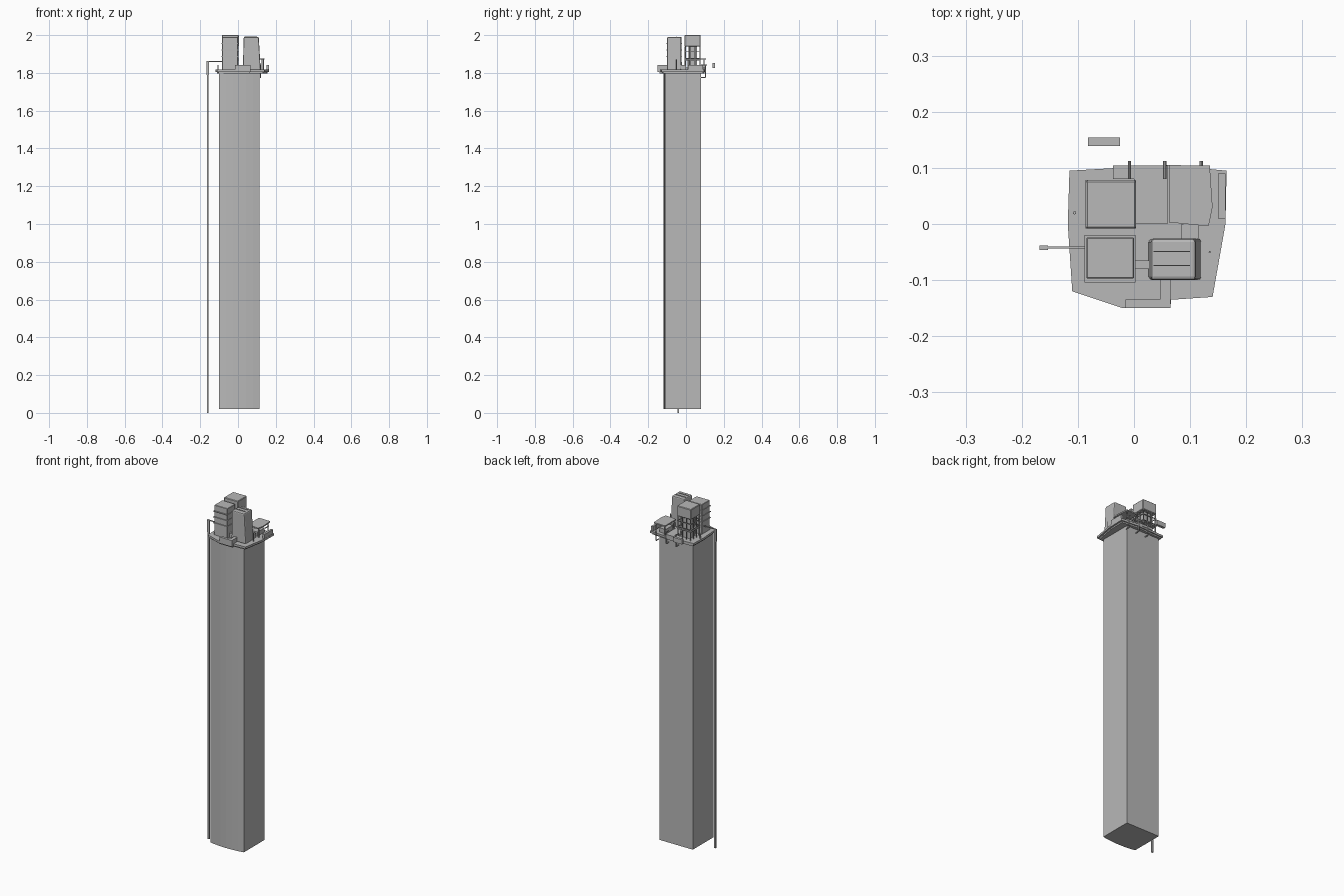
import bpy, bmesh
from mathutils import Vector

default_cube = bpy.data.objects.get("Cube")
if default_cube:
    bpy.data.objects.remove(default_cube, do_unlink=True)

# Single material
colour = (.48, .48, .48, 1)
grey = bpy.data.materials.new("plain grey")
grey.use_nodes = True
grey.diffuse_color = colour
grey.node_tree.nodes["Principled BSDF"].inputs["Base Color"].default_value = colour

# Shared heights
top = 2
roof = 1.815
ground = 0


def finish(name, bm):
    bmesh.ops.recalc_face_normals(bm, faces=bm.faces)
    mesh = bpy.data.meshes.new(name)
    bm.to_mesh(mesh)
    bm.free()
    mesh.materials.append(grey)
    obj = bpy.data.objects.new(name, mesh)
    bpy.context.collection.objects.link(obj)
    return obj


def slab(name, outline, bottom, height):
    """Upright prism over a flat outline."""
    bm = bmesh.new()
    base = bm.faces.new([bm.verts.new((x, y, bottom)) for x, y in outline])
    extruded = bmesh.ops.extrude_face_region(bm, geom=[base], use_keep_orig=True)
    lifted = [item for item in extruded["geom"] if isinstance(item, bmesh.types.BMVert)]
    bmesh.ops.translate(bm, verts=lifted, vec=(0, 0, height))
    return finish(name, bm)


def box(name, left, right, front, back, bottom, height):
    outline = [(left, front), (right, front), (right, back), (left, back)]
    return slab(name, outline, bottom, height)


def tube(name, start, end, radius=.003):
    a, b = Vector(start), Vector(end)
    along = b - a
    bm = bmesh.new()
    bmesh.ops.create_cone(bm, cap_ends=True, segments=8, radius1=radius,
                          radius2=radius, depth=along.length)
    placement = along.to_track_quat('Z', 'Y').to_matrix().to_4x4()
    placement.translation = (a + b) / 2
    bmesh.ops.transform(bm, matrix=placement, verts=bm.verts)
    return finish(name, bm)


def move_top(obj, shift):
    """Slide the uppermost corners so that a block leans or tapers."""
    highest = max(vert.co.z for vert in obj.data.vertices)
    for vert in obj.data.vertices:
        if vert.co.z > highest - .001:
            vert.co += Vector(shift(vert.co))


def bevel(obj, width, segments=1):
    modifier = obj.modifiers.new("bevel", 'BEVEL')
    modifier.width = width
    modifier.segments = segments


# Tall shaft with a gently bowed front
west, east, south, north = -.1, .115, -.12, .08
steps = 6
bow = []
for i in range(steps + 1):
    across = i / steps
    sag = .01 * (2 * across - 1) ** 2
    bow.append((west + (east - west) * across, south + sag))
slab("shaft", bow + [(east, north), (west, north)], .02, roof - .03)

# Rooftop platform, narrowing underneath
deck_outline = [(-.115, .095), (-.118, 0), (-.11, south), (-.02, -.15), (.065, -.15),
                (.066, -.135), (.14, -.13), (.163, 0), (.165, .095), (.06, .105)]
slab("platform", deck_outline, roof - .01, .012)
soffit_outline = [(x * .94, y * .94) for x, y in deck_outline]
slab("platform_soffit", soffit_outline, roof - .018, .01)

# Parapets and low roof ledges
parapet = .027
box("front_ledge", -.015, .065, -.15, -.135, roof, parapet)
box("front_step", .046, .065, -.135, -.1, roof, parapet)
box("side_parapet", .15, .163, .01, .09, roof, parapet)
box("back_ledge", -.037, .06, north, .104, roof, parapet / 2)
box("inner_roof", ground, .06, ground, north, roof, parapet / 2)
box("front_link", ground, .03, -.08, -.065, roof, parapet)
box("side_link", .085, east, -.03, ground, roof, parapet)

# Front right building with protruding floor bands
banded = box("banded_building", -.085, ground, -.1, -.022, roof, top - roof - .01)
move_top(banded, lambda corner: (0, .003 if corner.y < -.05 else -.002, 0))
bevel(banded, .002)
for level in range(3):
    height = roof + .07 + level * .034
    box("floor_band", -.088, .003, -.104, -.02, height, .004)

# Front left building, leaning in on its outer side
leaning = box("leaning_building", .026, .12, -.1, -.026, roof, top - roof - .01)
move_top(leaning, lambda corner: (-.01 if corner.x > .1 else .004, 0, 0))
bevel(leaning, .006, segments=2)
for seam in (-.075, -.05):
    box("roof_seam", .035, .1, seam, seam + .002, top - .01, .003)

# Raised tank on a framed stand
tank_left, tank_right, tank_front, tank_back = -.086, .004, -.008, .078
tank_base = top - .06
tank = box("tank", tank_left, tank_right, tank_front, tank_back, tank_base, top - tank_base)
bevel(tank, .003)
box("tank_core", -.065, -.018, .012, .058, roof, tank_base - roof)
box("stand_floor", tank_left, tank_right, tank_front, tank_back, roof + .05, .005)

bays = 3
for i in range(bays + 1):
    for j in range(bays + 1):
        if i in (0, bays) or j in (0, bays):
            x = tank_left + .004 + i * .027
            y = tank_front + .004 + j * .026
            tube("stand_leg", (x, y, roof), (x, y, tank_base))

rail = .004
for height in (roof + .06, roof + .095):
    for y in (tank_front, tank_back - rail):
        box("stand_rail_across", tank_left, tank_right, y, y + rail, height, rail)
    for x in (tank_left, tank_right - rail):
        box("stand_rail_along", x, x + rail, tank_front, tank_back, height, rail)

# Canopy on posts over a small hut
canopy_height = roof + .055
canopy_outline = [(.062, .003), (.133, -.004), (.14, .03), (.135, .104), (.062, .105)]
slab("canopy", canopy_outline, canopy_height, .007)
for x in (.07, .127):
    for y in (.01, .096):
        tube("canopy_post", (x, y, roof), (x, y, canopy_height))
box("canopy_hut", .075, east, .015, north, roof, parapet)

# Drain pipes hooked over the back edge
drain_top, drain_bottom = roof + parapet, roof - .04
back_edge = .104
for x in (-.008, .055, .12):
    tube("drain_pipe", (x, north, drain_top), (x, back_edge + .008, drain_top))
    tube("drain_drop", (x, back_edge, drain_bottom), (x, back_edge, drain_top))
    tube("drain_foot", (x, north, drain_bottom), (x, back_edge, drain_bottom))

# Small roof fittings
tube("vent", (-.106, .02, roof), (-.106, .02, drain_top))
tube("mast", (.135, -.05, roof), (.135, -.05, canopy_height), radius=.002)

# Loose panel beyond the back edge
box("detached_panel", -.082, -.025, .139, .154, roof + .01, parapet)

# Long hanging pipe with its wider head and arm
pipe_front, pipe_back = -.046, -.038
arm_height = roof + .043
box("hanging_pipe", -.165, -.155, pipe_front, pipe_back, ground, roof)
box("pipe_head", -.168, -.153, pipe_front, pipe_back, roof - .025, .072)
box("pipe_arm", -.168, -.08, pipe_front + .002, pipe_back - .002, arm_height, .005)
